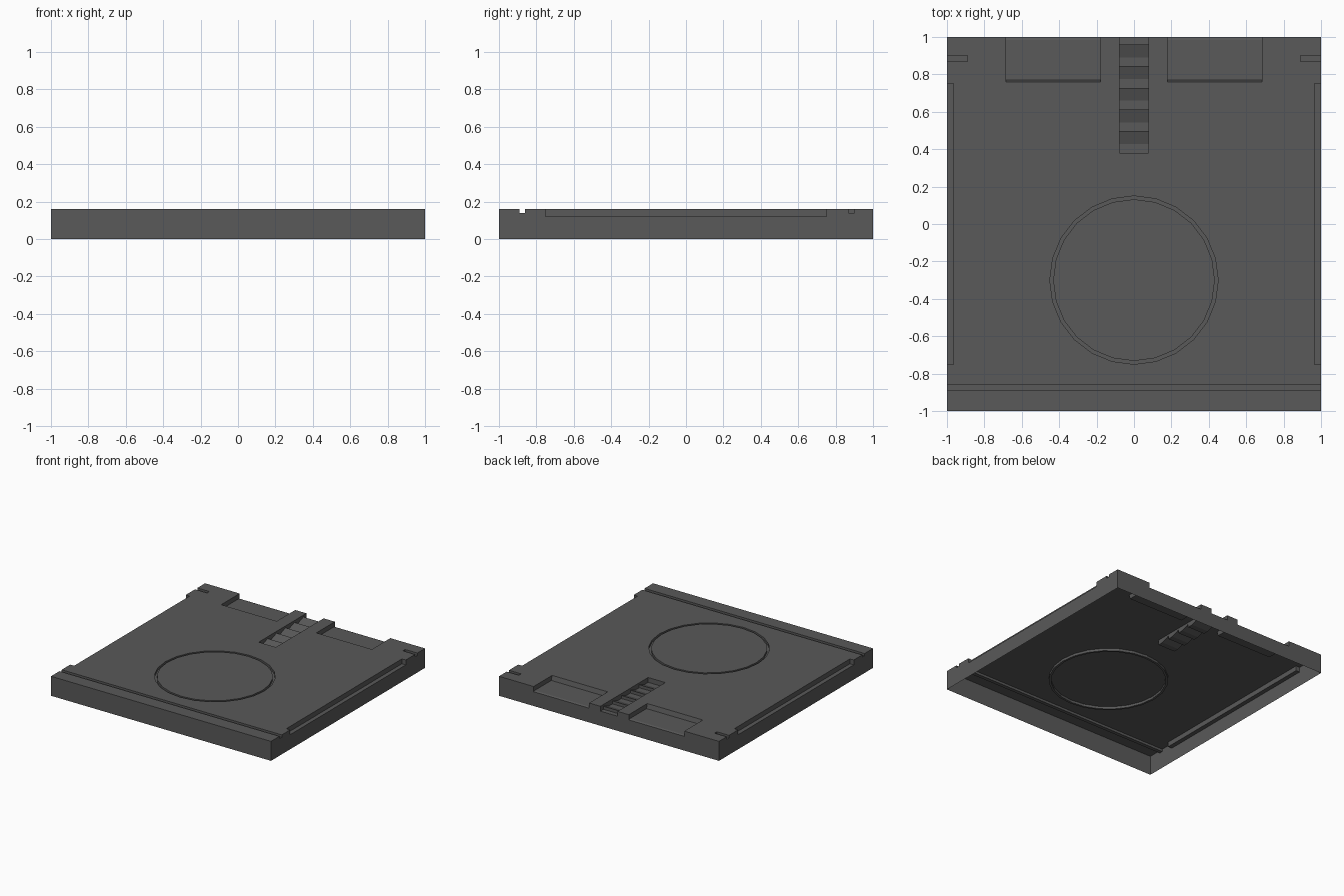
import bpy, bmesh, math

if "Cube" in bpy.data.objects:
    bpy.data.objects.remove(bpy.data.objects["Cube"])

H = 0.16      # tile height
OVER = 0.1    # cutters overshoot the outer skin


def mesh_object(name, bm):
    bmesh.ops.recalc_face_normals(bm, faces=bm.faces)
    me = bpy.data.meshes.new(name)
    bm.to_mesh(me)
    bm.free()
    ob = bpy.data.objects.new(name, me)
    bpy.context.collection.objects.link(ob)
    return ob


def extrude_x(bm, profile, x0, x1):
    """Solid from a (y, z) profile swept between two x positions."""
    face = bm.faces.new([bm.verts.new((x0, y, z)) for y, z in profile])
    ext = bmesh.ops.extrude_face_region(bm, geom=[face])["geom"]
    moved = [v for v in ext if isinstance(v, bmesh.types.BMVert)]
    bmesh.ops.translate(bm, verts=moved, vec=(x1 - x0, 0, 0))


def box(bm, x0, x1, y0, y1, z0, z1):
    extrude_x(bm, [(y0, z0), (y1, z0), (y1, z1), (y0, z1)], x0, x1)


def ring(bm, cy, r_in, r_out, z0, z1, n=24):
    section = [(r_in, z0), (r_out, z0), (r_out, z1), (r_in, z1)]
    loops = [[bm.verts.new((r * math.sin(i * math.tau / n),
                            cy + r * math.cos(i * math.tau / n), z))
              for r, z in section] for i in range(n)]
    for i in range(n):
        a, b = loops[i], loops[(i + 1) % n]
        for j in range(4):
            k = (j + 1) % 4
            bm.faces.new((a[j], a[k], b[k], b[j]))


# Tile body
bm = bmesh.new()
box(bm, -1, 1, -1, 1, 0, H)
tile = mesh_object("floor_tile", bm)

# All recesses in one cutter
bm = bmesh.new()
top = H + OVER
edge = 1 + OVER

# Front cross groove and circular groove
box(bm, -edge, edge, -0.89, -0.86, 0.14, top)
ring(bm, -0.3, 0.432, 0.45, 0.14, top)

# Mirrored side ledges, short slots and rear pockets
pocket = [(0.76, top), (0.76, H), (0.77, 0.122), (0.985, 0.122),
          (1, 0.117), (edge, 0.117), (edge, top)]
for s in (-1, 1):
    box(bm, s * 0.965, s * edge, -0.75, 0.75, 0.12, top)
    box(bm, s * 0.89, s * edge, 0.87, 0.9, 0.14, top)
    extrude_x(bm, pocket, s * 0.18, s * 0.685)

# Ribbed channel at the rear
ribs = [(0.38, top), (0.38, 0.12)]
for i in range(5):
    y = 0.38 + 0.116 * i
    ribs += [(y + 0.047, 0.12), (y + 0.116, 0.145), (y + 0.116, 0.12)]
ribs += [(edge, 0.12), (edge, top)]
extrude_x(bm, ribs, -0.078, 0.078)
cutter = mesh_object("recess_cutter", bm)
cutter.hide_render = True

# Cut the recesses and bake the result
mod = tile.modifiers.new("recesses", "BOOLEAN")
mod.operation = "DIFFERENCE"
mod.solver = "EXACT"
mod.object = cutter
deps = bpy.context.evaluated_depsgraph_get()
baked = bpy.data.meshes.new_from_object(tile.evaluated_get(deps))
tile.modifiers.clear()
tile.data = baked
bpy.data.objects.remove(cutter)

# Open the underside
bm = bmesh.new()
bm.from_mesh(tile.data)
under = [f for f in bm.faces if all(v.co.z < 1e-4 for v in f.verts)]
bmesh.ops.delete(bm, geom=under, context="FACES")
bm.to_mesh(tile.data)
bm.free()

# Dark grey finish
mat = bpy.data.materials.new("dark_grey")
mat.diffuse_color = (0.1, 0.1, 0.1, 1)
mat.use_nodes = True
mat.node_tree.nodes["Principled BSDF"].inputs["Base Color"].default_value = mat.diffuse_color
tile.data.materials.clear()
tile.data.materials.append(mat)
